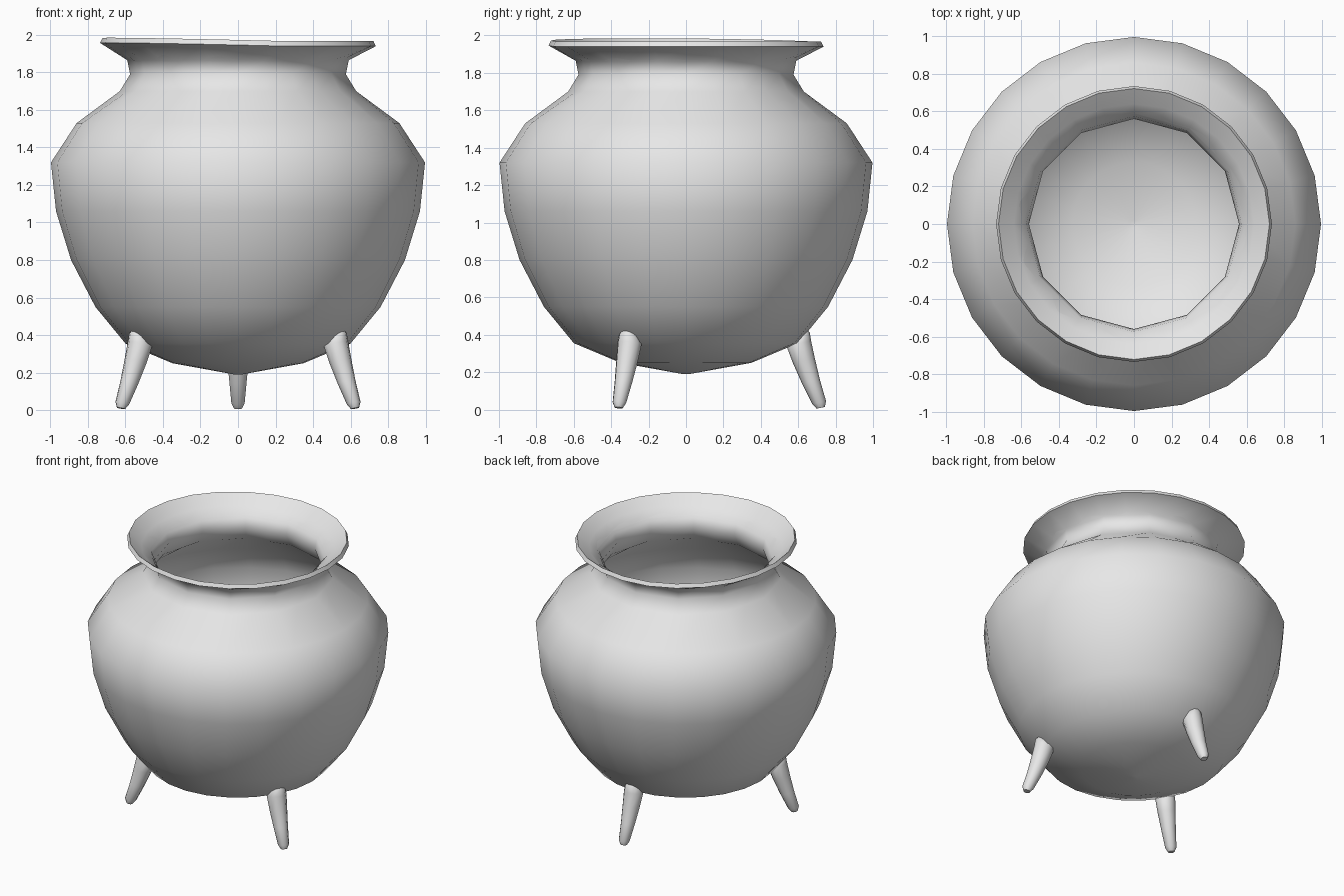
import bpy, bmesh
from math import sin, cos, pi, radians

if "Cube" in bpy.data.objects:
    bpy.data.objects.remove(bpy.data.objects["Cube"])

iron = bpy.data.materials.new("plain_grey")
iron.use_nodes = True
GREY = (0.8, 0.8, 0.8, 1)
iron.diffuse_color = GREY
iron.node_tree.nodes["Principled BSDF"].inputs["Base Color"].default_value = GREY


def loft(name, rings, smooth_angle):
    """Skin a list of point rings and close both ends with a fan."""
    bm = bmesh.new()
    loops = [[bm.verts.new(p) for p in ring] for ring in rings]
    count = len(loops[0])
    for low, high in zip(loops, loops[1:]):
        for i in range(count):
            j = (i + 1) % count
            bm.faces.new((low[i], low[j], high[j], high[i]))
    for loop in (loops[0], loops[-1]):
        cap = bm.faces.new(loop)
        bmesh.ops.poke(bm, faces=[cap])
    bmesh.ops.recalc_face_normals(bm, faces=bm.faces)
    mesh = bpy.data.meshes.new(name)
    bm.to_mesh(mesh)
    bm.free()
    mesh.materials.append(iron)
    obj = bpy.data.objects.new(name, mesh)
    bpy.context.collection.objects.link(obj)
    bpy.ops.object.select_all(action='DESELECT')
    obj.select_set(True)
    bpy.context.view_layer.objects.active = obj
    bpy.ops.object.shade_smooth_by_angle(angle=radians(smooth_angle))
    return obj


# Pot wall as (radius, height): up the outside, over the lip, down the inside
outside = [(0.02, 0.19), (0.35, 0.25), (0.6, 0.355), (0.76, 0.55), (0.89, 0.8),
           (0.97, 1.06), (0.997, 1.32), (0.86, 1.53), (0.63, 1.7), (0.575, 1.79),
           (0.59, 1.865), (0.735, 1.94)]
inside = [(0.722, 1.967), (0.64, 1.91), (0.575, 1.85), (0.56, 1.78), (0.6, 1.69),
          (0.82, 1.51), (0.955, 1.31), (0.93, 1.07), (0.85, 0.82), (0.72, 0.58),
          (0.56, 0.39), (0.33, 0.29), (0.02, 0.23)]
SIDES = 24


def pot_ring(r, z):
    ring = []
    for i in range(SIDES):
        a = 2 * pi * i / SIDES
        # The neck has half as many corners as the belly and lip
        k = cos(pi / 12) if 1.68 < z < 1.88 and i % 2 else 1
        # The lip rises slightly on one side
        lift = 0.018 * max(0, cos(a - radians(200))) if z > 1.93 else 0
        ring.append((r * k * cos(a), r * k * sin(a), z + lift))
    return ring


loft("pot", [pot_ring(r, z) for r, z in outside + inside], 60)

# Curved tapering legs: (distance from axis, height, thickness radius)
leg_path = [(0.72, 0.005, 0.022), (0.712, 0.03, 0.037), (0.668, 0.14, 0.048),
            (0.63, 0.25, 0.059), (0.603, 0.34, 0.066), (0.61, 0.39, 0.052),
            (0.625, 0.42, 0.022)]


def leg(name, degrees):
    t = radians(degrees)
    rings = []
    for d, z, r in leg_path:
        ring = []
        for i in range(10):
            a = 2 * pi * i / 10
            out, side = d + r * cos(a), r * sin(a)
            # Tip the foot so it lies across the leg's slant
            ring.append((out * cos(t) - side * sin(t),
                         out * sin(t) + side * cos(t),
                         z + 0.2 * (r * cos(a) + r)))
        rings.append(ring)
    loft(name, rings, 60)


for name, degrees in (("front_left_leg", -30), ("front_right_leg", 210), ("back_leg", 90)):
    leg(name, degrees)
